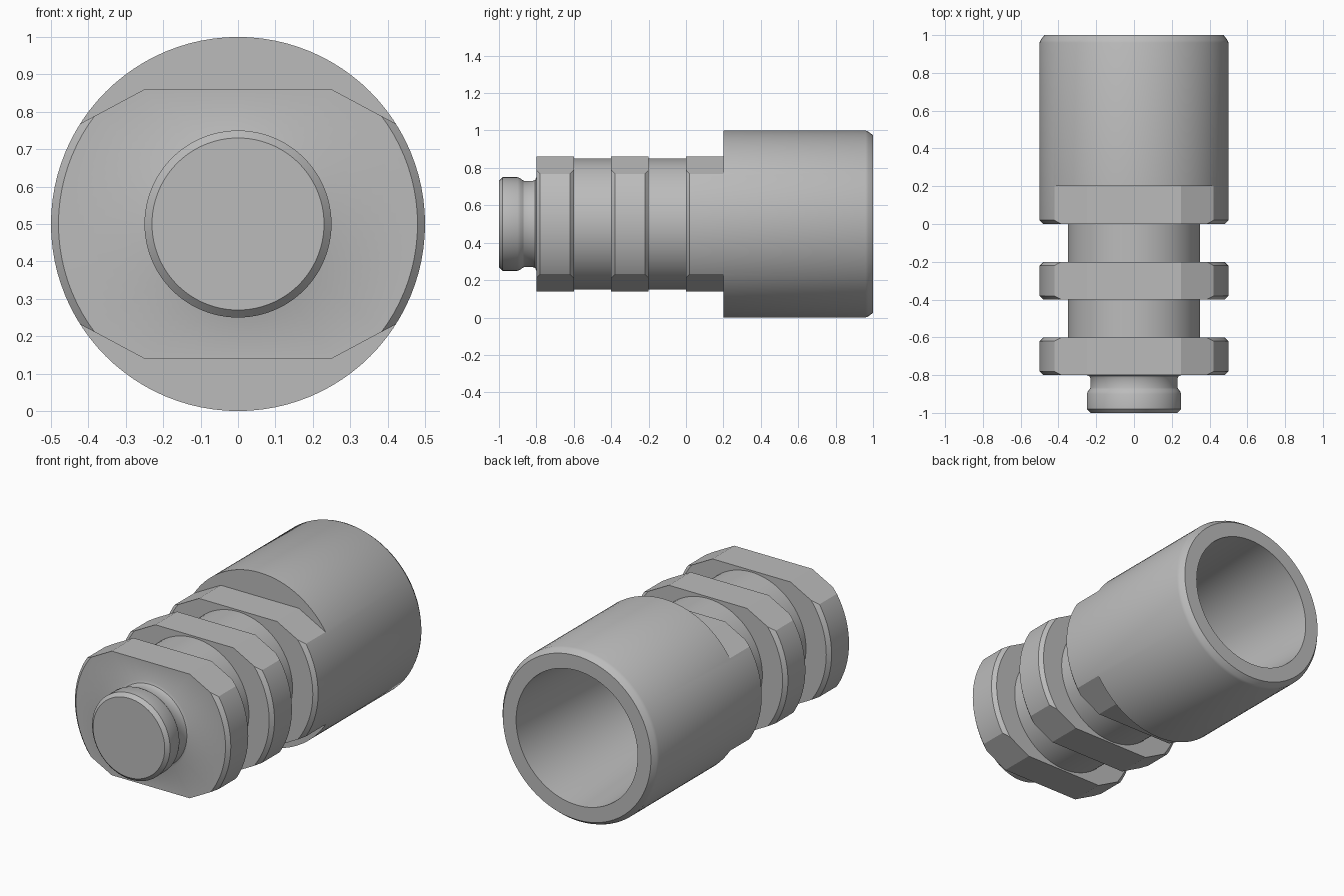
import bpy, bmesh
from math import radians, tau
from mathutils import Vector

AXIS_Z = 0.5

cube = bpy.data.objects.get("Cube")
if cube:
    bpy.data.objects.remove(cube, do_unlink=True)

metal = bpy.data.materials.new("grey metal")
metal.use_nodes = True
GREY = (0.5, 0.5, 0.5, 1)
metal.diffuse_color = GREY
metal.node_tree.nodes["Principled BSDF"].inputs["Base Color"].default_value = GREY


def make_object(name, bm):
    bmesh.ops.recalc_face_normals(bm, faces=bm.faces)
    mesh = bpy.data.meshes.new(name)
    bm.to_mesh(mesh)
    bm.free()
    mesh.materials.append(metal)
    obj = bpy.data.objects.new(name, mesh)
    bpy.context.collection.objects.link(obj)
    return obj


def lathe(name, profile, steps=96):
    """Turn (radius, y) points around the lengthwise axis."""
    bm = bmesh.new()
    verts = [bm.verts.new((r, y, AXIS_Z)) for r, y in profile]
    edges = [bm.edges.new(pair) for pair in zip(verts, verts[1:])]
    bmesh.ops.spin(bm, geom=verts + edges, cent=(0, 0, AXIS_Z),
                   axis=(0, 1, 0), angle=tau, steps=steps)
    bmesh.ops.remove_doubles(bm, verts=bm.verts, dist=1e-4)
    return make_object(name, bm)


def prism(name, outline, y0, y1):
    """Extrude an (x, z) outline, measured from the axis, along y."""
    bm = bmesh.new()
    face = bm.faces.new([bm.verts.new((x, y0, AXIS_Z + z)) for x, z in outline])
    new = bmesh.ops.extrude_face_region(bm, geom=[face])["geom"]
    bmesh.ops.translate(bm, vec=Vector((0, y1 - y0, 0)),
                        verts=[v for v in new if isinstance(v, bmesh.types.BMVert)])
    return make_object(name, bm)


# Front stub with a shallow retaining groove
profile = [(0, -1), (0.23, -1), (0.25, -0.98), (0.25, -0.9), (0.244, -0.886),
           (0.232, -0.87), (0.23, -0.86), (0.23, -0.82), (0.236, -0.806), (0.25, -0.8)]

# Two chamfered collars, each followed by a narrower neck
for y in (-0.8, -0.4):
    profile += [(0.48, y), (0.5, y + 0.02), (0.5, y + 0.18), (0.48, y + 0.2),
                (0.35, y + 0.2), (0.35, y + 0.4)]

# Large sleeve with a softened rim and a tapered blind bore
profile += [(0.48, 0), (0.5, 0.02), (0.5, 0.96), (0.494, 0.975), (0.475, 1),
            (0.39, 1), (0.35, 0.2), (0.35, 0.02), (0, 0.02)]
fitting = lathe("fitting_body", profile)

# Wrench flats milled across the collars and the front of the sleeve
for side, sign in (("top", 1), ("bottom", -1)):
    outline = [(-0.6, 0.173), (-0.25, 0.36), (0.25, 0.36), (0.6, 0.173),
               (0.6, 0.7), (-0.6, 0.7)]
    cutter = prism(side + "_flat_cutter", [(x, sign * z) for x, z in outline], -1.1, 0.2)
    cutter.hide_render = True
    cutter.hide_viewport = True
    cut = fitting.modifiers.new(side + "_flats", 'BOOLEAN')
    cut.operation = 'DIFFERENCE'
    cut.solver = 'EXACT'
    cut.object = cutter

# Apply the cuts, then smooth the round surfaces and keep the edges crisp
bpy.ops.object.select_all(action='DESELECT')
bpy.context.view_layer.objects.active = fitting
fitting.select_set(True)
for name in [m.name for m in fitting.modifiers]:
    bpy.ops.object.modifier_apply(modifier=name)
for obj in [o for o in bpy.data.objects if o.name.endswith("_flat_cutter")]:
    bpy.data.objects.remove(obj, do_unlink=True)
bpy.ops.object.shade_smooth_by_angle(angle=radians(25))
